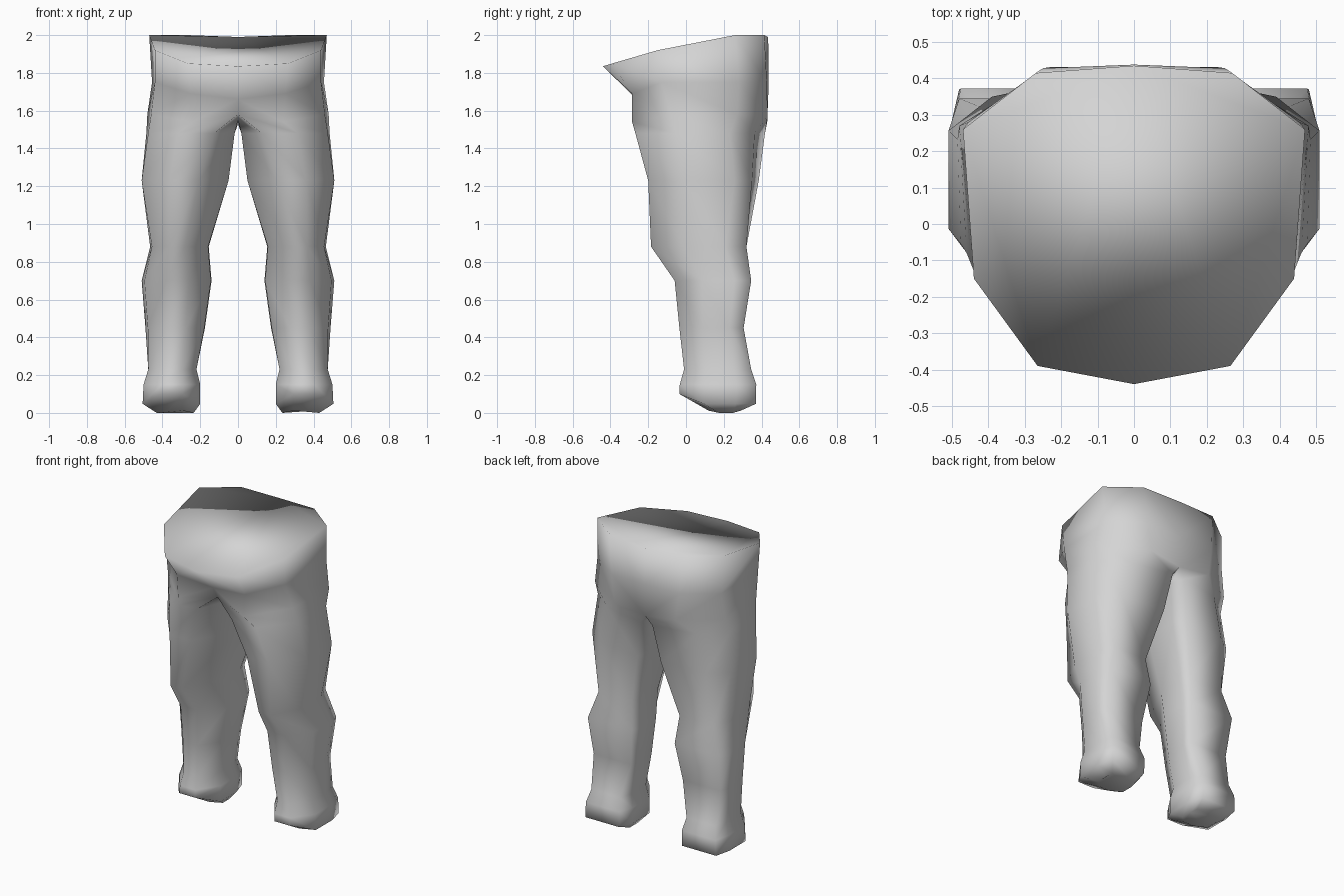
import bpy, bmesh

if "Cube" in bpy.data.objects:
    bpy.data.objects.remove(bpy.data.objects["Cube"])

grey = bpy.data.materials.new("plain grey")
grey.diffuse_color = (0.66, 0.66, 0.66, 1)
grey.use_nodes = True
grey.node_tree.nodes["Principled BSDF"].inputs["Base Color"].default_value = grey.diffuse_color

# Half waist rings, from front centre round the side to back centre
WAIST = [
    [(0, -.44, 1.835), (.265, -.39, 1.85), (.44, -.15, 1.92), (.47, .26, 2), (.27, .415, 2), (0, .435, 1.99)],
    [(0, -.26, 1.66), (.25, -.285, 1.69), (.44, -.13, 1.75), (.455, .28, 1.75), (.25, .428, 1.75), (0, .438, 1.75)],
]
# Hip ring: same half loop, closed through the crotch
HIP = [(0, -.215, 1.58), (.24, -.285, 1.54), (.46, -.08, 1.58), (.48, .27, 1.58),
       (.225, .432, 1.57), (0, .43, 1.54), (0, .30, 1.53), (0, .0, 1.55)]

# Section outlines as fractions of width and depth, ordered like the hip ring
GROIN = [(.23, .03), (.64, 0), (.98, .31), (1, .73), (.66, .92), (.06, 1), (0, .85), (0, .40)]
THIGH = [(.34, 0), (.68, 0), (1, .32), (1, .78), (.74, .94), (.08, 1), (0, .85), (0, .46)]
KNEE = [(.41, 0), (.68, 0), (.97, .34), (1, .78), (.85, 1), (.07, 1), (0, .84), (.01, .50)]
CALF = [(.32, 0), (.65, 0), (.96, .36), (1, .78), (.92, 1), (.05, 1), (0, .84), (.01, .42)]
FOOT = [(.30, 0), (.68, 0), (1, .32), (1, .74), (.92, 1), (.10, 1), (0, .76), (0, .33)]

# Leg rings: outline, height, inner x, outer x, front y, back y
LEG = [
    (GROIN, 1.48, .018, .485, -.268, .418),
    (THIGH, 1.23, .05, .51, -.20, .385),
    (KNEE, .88, .155, .465, -.185, .32),
    (CALF, .70, .14, .51, -.06, .345),
    (CALF, .45, .175, .49, -.035, .305),
    (FOOT, .23, .22, .475, -.01, .345),
    (FOOT, .15, .20, .50, -.033, .372),
    (FOOT, .07, .20, .505, -.035, .37),
    (FOOT, .012, .235, .43, .12, .29),
]


def leg_ring(outline, z, x0, x1, y0, y1):
    return [(x0 + u * (x1 - x0), y0 + v * (y1 - y0), z) for u, v in outline]


bm = bmesh.new()


def add_ring(points):
    return [bm.verts.new(p) for p in points]


def bridge(a, b, count):
    for i in range(count):
        j = (i + 1) % len(b)
        bm.faces.new((a[i], b[i], b[j], a[j]))


# Waist and hips
top, belly = (add_ring(r) for r in WAIST)
hip = add_ring(HIP)
bridge(top, belly, 5)
bridge(belly, hip, 5)
bm.faces.new(top)

# Leg and foot
previous = hip
for row in LEG:
    ring = add_ring(leg_ring(*row))
    bridge(previous, ring, 8)
    previous = ring
bm.faces.new(list(reversed(previous)))

# Raise the toe, lower the heel edge and round the sole
for v in bm.verts:
    if abs(v.co.z - .07) < .001:
        v.co.z += .03 if v.co.y < 0 else -.022
    elif v.co.z < .02:
        v.co.z = 0 if .13 < v.co.y < .27 else .012

# Mirrored second half, joined along the centre
geometry = bm.verts[:] + bm.edges[:] + bm.faces[:]
bmesh.ops.mirror(bm, geom=geometry, axis='X', merge_dist=.0005)
bmesh.ops.remove_doubles(bm, verts=bm.verts[:], dist=.0005)
bmesh.ops.recalc_face_normals(bm, faces=bm.faces[:])
for f in bm.faces:
    f.smooth = True

mesh = bpy.data.meshes.new("trousers")
bm.to_mesh(mesh)
bm.free()
mesh.materials.append(grey)
bpy.context.collection.objects.link(bpy.data.objects.new("trousers", mesh))
